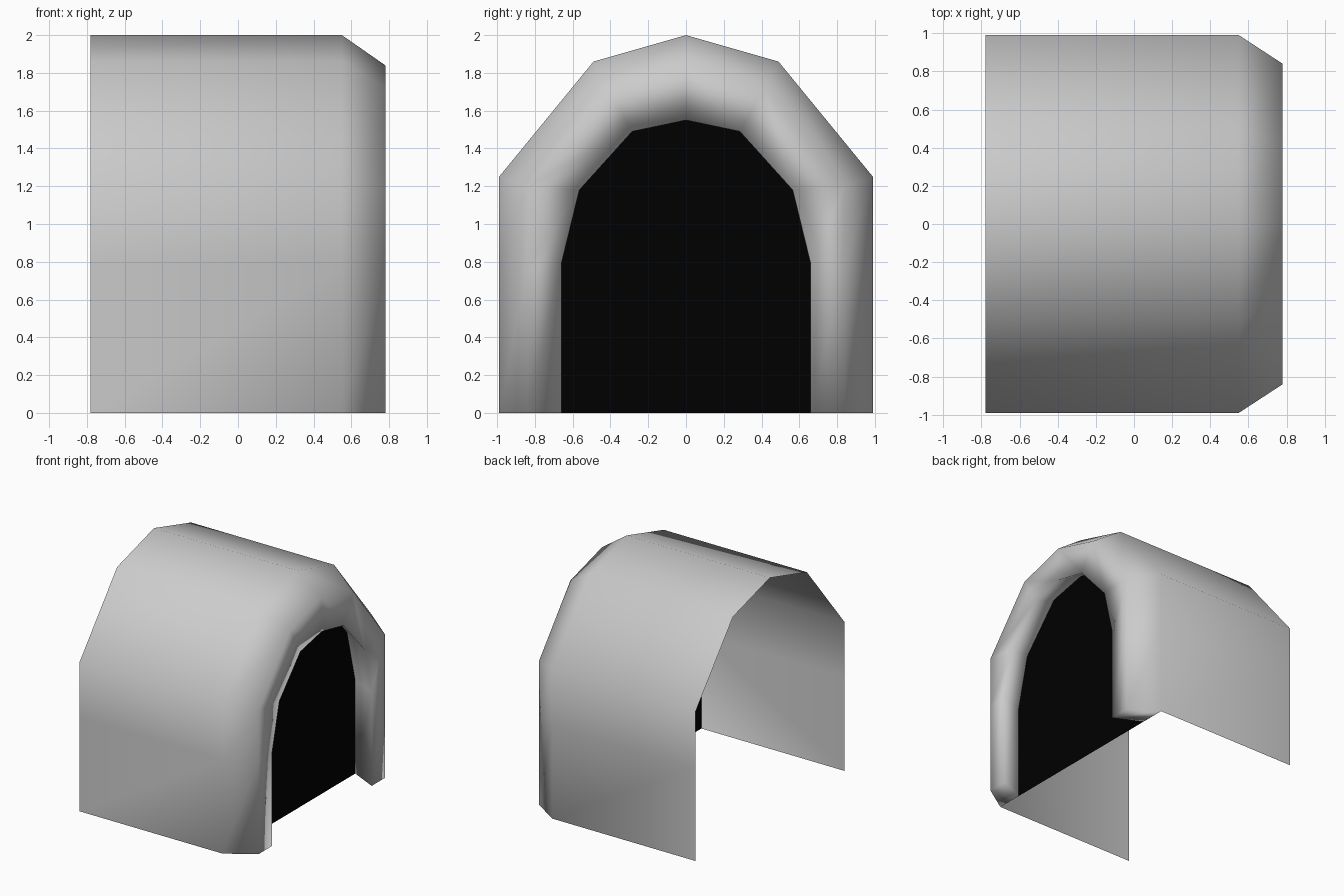
import bpy, bmesh

if "Cube" in bpy.data.objects:
    bpy.data.objects.remove(bpy.data.objects["Cube"])

# Half profiles (y, z) from the foot to the crown
OUTER = [(0.99, 0), (0.99, 0.79), (0.99, 1.25), (0.49, 1.86), (0, 2.0)]
RIM = [(0.84, 0), (0.84, 0.77), (0.84, 1.20), (0.42, 1.72), (0, 1.84)]
OPENING = [(0.66, 0), (0.66, 0.79), (0.565, 1.18), (0.285, 1.49), (0, 1.55)]
REVEAL = [(0.77, 0), (0.77, 0.78), (0.66, 1.23), (0.33, 1.60), (0, 1.67)]


def ring(bm, x, half):
    """Mirror a half profile into a full arch of vertices at x."""
    full = [(-y, z) for y, z in half] + half[-2::-1]
    return [bm.verts.new((x, y, z)) for y, z in full]


def finish(bm, name, smooth):
    mesh = bpy.data.meshes.new(name)
    bm.to_mesh(mesh)
    bm.free()
    for p in mesh.polygons:
        p.use_smooth = smooth
    obj = bpy.data.objects.new(name, mesh)
    bpy.context.collection.objects.link(obj)
    return obj


# Arched shell: open back, bevelled front rim and flared inner reveal
bm = bmesh.new()
rings = [ring(bm, x, half) for x, half in
         [(-0.78, OUTER), (0.55, OUTER), (0.78, RIM), (0.78, OPENING), (0.55, REVEAL)]]
for a, b in zip(rings, rings[1:]):
    for i in range(len(a) - 1):
        bm.faces.new((a[i], b[i], b[i + 1], a[i + 1]))
# Feet closing the underside of the thick front arch
bm.faces.new([r[0] for r in reversed(rings[1:])])
bm.faces.new([r[-1] for r in rings[1:]])
bmesh.ops.recalc_face_normals(bm, faces=bm.faces)
# The long back vault must face outwards
bm.faces.ensure_lookup_table()
if bm.faces[0].normal.y > 0:
    bmesh.ops.reverse_faces(bm, faces=bm.faces)
finish(bm, "arched_shell", True)

# Black panel filling the arch behind the opening
bm = bmesh.new()
bm.faces.new(ring(bm, 0.55, OUTER))
bm.normal_update()
bm.faces.ensure_lookup_table()
if bm.faces[0].normal.x < 0:
    bmesh.ops.reverse_faces(bm, faces=bm.faces)
panel = finish(bm, "dark_panel", False)
black = bpy.data.materials.new("black")
black.diffuse_color = (0, 0, 0, 1)
black.use_nodes = True
black.node_tree.nodes["Principled BSDF"].inputs["Base Color"].default_value = black.diffuse_color
panel.data.materials.append(black)
